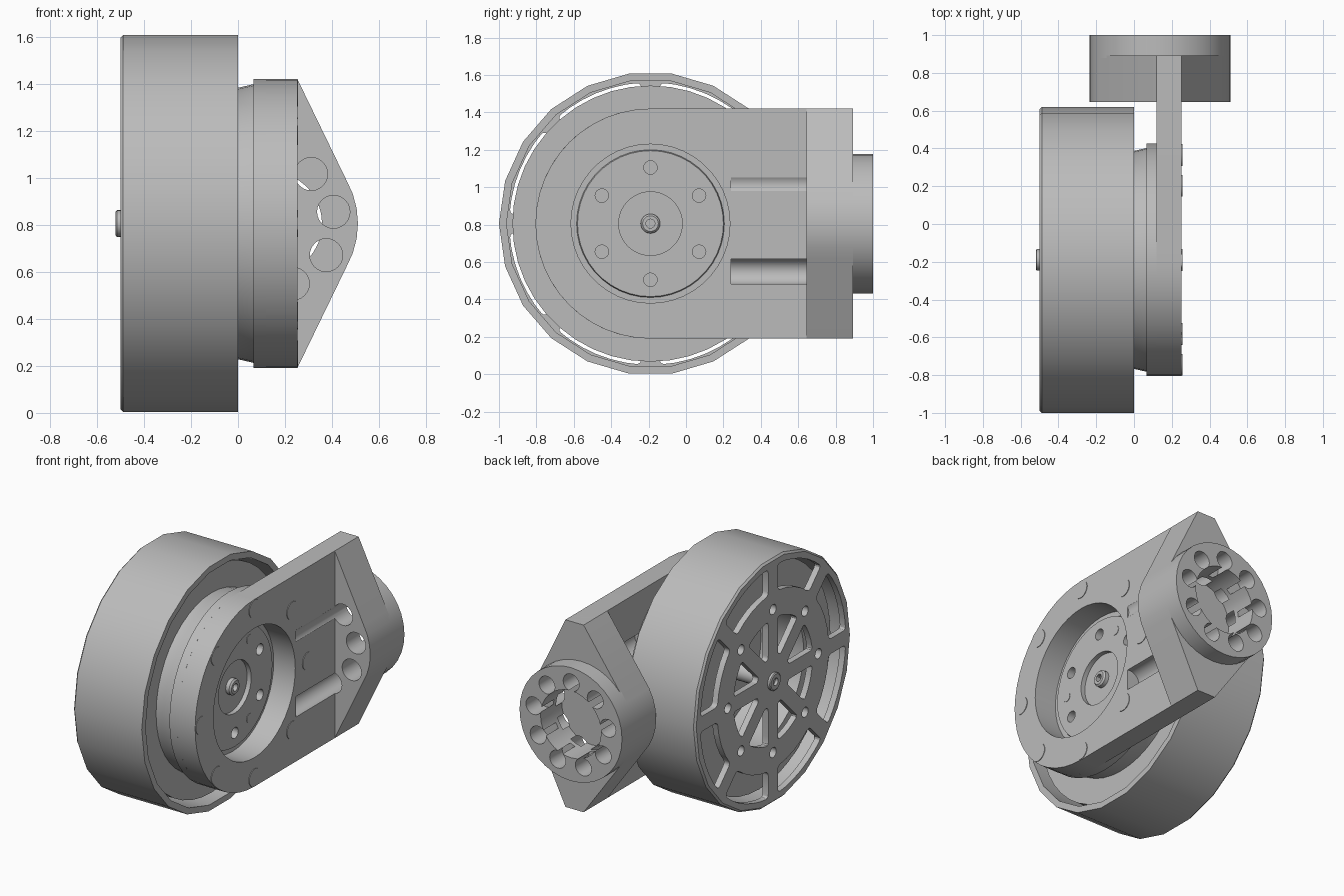
import bpy, bmesh
from math import sin, cos, pi, radians, asin
from mathutils import Matrix

old = bpy.data.objects.get("Cube")
if old:
    bpy.data.objects.remove(old, do_unlink=True)

grey = bpy.data.materials.new("machined_grey")
grey.use_nodes = True
COLOR = (0.5, 0.5, 0.5, 1)
grey.diffuse_color = COLOR
grey.node_tree.nodes["Principled BSDF"].inputs["Base Color"].default_value = COLOR

CY, CZ = -0.19, 0.805      # wheel axis, along x
BX = 0.1375                # boss axis, along y


def finish(bm, name):
    bmesh.ops.recalc_face_normals(bm, faces=bm.faces)
    mesh = bpy.data.meshes.new(name)
    bm.to_mesh(mesh)
    bm.free()
    mesh.materials.append(grey)
    obj = bpy.data.objects.new(name, mesh)
    bpy.context.collection.objects.link(obj)
    return obj


def circle(u, v, r, n=28):
    return [(u + r * cos(2 * pi * i / n), v + r * sin(2 * pi * i / n)) for i in range(n)]


def prism(name, pts, a, b, axis="x", corner=0):
    """Extrude a flat outline from a to b along the axis, optionally rounding its corners."""
    bm = bmesh.new()
    place = (lambda p, d: (d, p[0], p[1])) if axis == "x" else (lambda p, d: (p[0], d, p[1]))
    low = [bm.verts.new(place(p, a)) for p in pts]
    high = [bm.verts.new(place(p, b)) for p in pts]
    bm.faces.new(low)
    bm.faces.new(high[::-1])
    for i in range(len(pts)):
        j = (i + 1) % len(pts)
        bm.faces.new((low[i], low[j], high[j], high[i]))
    bmesh.ops.recalc_face_normals(bm, faces=bm.faces)
    if corner:
        sharp = [e for e in bm.edges if abs(e.verts[0].co.x - e.verts[1].co.x) > 0.01
                 and e.calc_face_angle() > 0.7]
        bmesh.ops.bevel(bm, geom=sharp, offset=corner, segments=3, affect="EDGES", profile=0.5)
    return finish(bm, name)


def lathe(name, profile, n):
    """Turn a closed (x, radius) outline around the wheel axis."""
    bm = bmesh.new()
    vs = [bm.verts.new((x, CY + r, CZ)) for x, r in profile]
    es = [bm.edges.new((vs[i], vs[(i + 1) % len(vs)])) for i in range(len(vs))
          if profile[i][1] + profile[(i + 1) % len(vs)][1] > 0]
    bmesh.ops.spin(bm, geom=vs + es, cent=(0, CY, CZ), axis=(1, 0, 0),
                   angle=2 * pi, steps=n)
    bmesh.ops.remove_doubles(bm, verts=bm.verts, dist=1e-4)
    return finish(bm, name)


def cut(obj, cutters):
    """Subtract each cutter from the part, then drop the cutter."""
    for c in cutters:
        c.hide_render = True
        mod = obj.modifiers.new("cut", "BOOLEAN")
        mod.operation, mod.solver, mod.object = "DIFFERENCE", "EXACT", c
        bpy.context.view_layer.objects.active = obj
        bpy.ops.object.modifier_apply(modifier=mod.name)
        bpy.data.objects.remove(c, do_unlink=True)


def smooth(*objs):
    bpy.ops.object.select_all(action="DESELECT")
    for o in objs:
        o.select_set(True)
    bpy.context.view_layer.objects.active = objs[0]
    bpy.ops.object.shade_smooth_by_angle(angle=radians(30))


def polar(r, deg):
    return CY + r * cos(radians(deg)), CZ + r * sin(radians(deg))


def window(mid, r0, r1, half_arm):
    """Sector outline between two spokes of constant width."""
    def arc(r, n):
        a = pi / 8 - asin(half_arm / r)
        return [polar(r, mid + a * (2 * i / n - 1) * 180 / pi) for i in range(n + 1)]
    return arc(r1, 6) + arc(r0, 4)[::-1]


# Rotor: faceted rim with a spoked back plate
rotor = lathe("rotor_rim", [(-0.46, 0), (-0.46, 0.77), (0, 0.77), (0, 0.81),
                            (-0.488, 0.81), (-0.5, 0.798), (-0.5, 0)], 22)
for k in range(8):
    mid = 22.5 + 45 * k
    cut(rotor, [prism("slot", window(mid, 0.58, 0.755, 0.05), -0.6, -0.4, corner=0.025),
                prism("wedge", window(mid, 0.17, 0.41, 0.05), -0.6, -0.4, corner=0.02),
                prism("hole", circle(*polar(0.47, 45 * k), 0.033, 16), -0.6, -0.4)])

# Stator body with the stepped neck and mounting flange
motor = lathe("motor_body", [
    (0.08, 0), (0.08, 0.17), (0.11, 0.17), (0.11, 0.39), (0.095, 0.395), (0.095, 0.425),
    (0.12, 0.425), (0.12, 0.615), (0.065, 0.615), (0.065, 0.592), (0, 0.577),
    (-0.06, 0.575), (-0.06, 0.738), (-0.40, 0.738), (-0.40, 0.46), (-0.09, 0.46),
    (-0.09, 0)], 44)
cut(motor, [prism("hole", circle(*polar(0.3, 30 + 60 * k), 0.036, 16), 0.04, 0.2)
            for k in range(6)])
for k in range(3):
    prism("dowel_pin", circle(*polar(0.3, 60 + 120 * k), 0.03, 16), 0.08, 0.113)

# Centre shaft, hollow at both ends
shaft = lathe("centre_shaft", [(0.115, 0), (0.115, 0.042), (0.105, 0.052), (-0.515, 0.057),
                               (-0.52, 0.05), (-0.52, 0)], 24)
cut(shaft, [prism("bore", circle(CY, CZ, 0.024, 16), a, b) for a, b in ((0.07, 0.2), (-0.6, -0.47))])

# Side plate: round nose running straight back
R = 0.615
nose = [polar(R, 90 + 180 * i / 24) for i in range(25)]
plate = prism("side_plate", nose + [(0.885, CZ - R), (0.885, CZ + R)], 0.12, 0.252)
cut(plate, [prism("bore", circle(CY, CZ, 0.425, 44), 0.05, 0.4)])

# Rear block: hull of the boss circle and the plate ends
bm = bmesh.new()
outline = circle(BX, CZ, 0.3725, 36) + [(x, CZ + s * R) for x in (0.12, 0.252) for s in (-1, 1)]
for x, z in outline:
    for y in (0.645, 0.892):
        bm.verts.new((x, y, z))
hull = bmesh.ops.convex_hull(bm, input=bm.verts)
bmesh.ops.delete(bm, geom=[v for v in bm.verts if not v.link_faces], context="VERTS")
bmesh.ops.dissolve_limit(bm, angle_limit=0.01, verts=bm.verts, edges=bm.edges)
block = finish(bm, "rear_block")
boss = prism("rear_boss", circle(BX, CZ, 0.3725, 36), 0.88, 1.0, "y")

# Bolt circle: front channels, rear holes and the blind rear bore
for k in range(9):
    a = radians(10.5 + 40 * k)
    u, v = BX + 0.273 * cos(a), CZ + 0.273 * sin(a)
    for part in (plate, block):
        cut(part, [prism("channel", circle(u, v, 0.07, 24), 0.24, 0.84, "y")])
    for part in (plate, block, boss):
        cut(part, [prism("hole", circle(u, v, 0.058, 20), 0.87, 1.1, "y")])
for part in (plate, block, boss):
    cut(part, [prism("bore", circle(BX, CZ, 0.22, 32), 0.78, 1.1, "y")])

# Plate screws around the bore
screws = [prism("plate_screw", circle(*polar(0.555, 45 * k), 0.058, 24), 0.2, 0.256)
          for k in range(8)]

smooth(rotor, motor, shaft, plate, block, boss, *screws)
